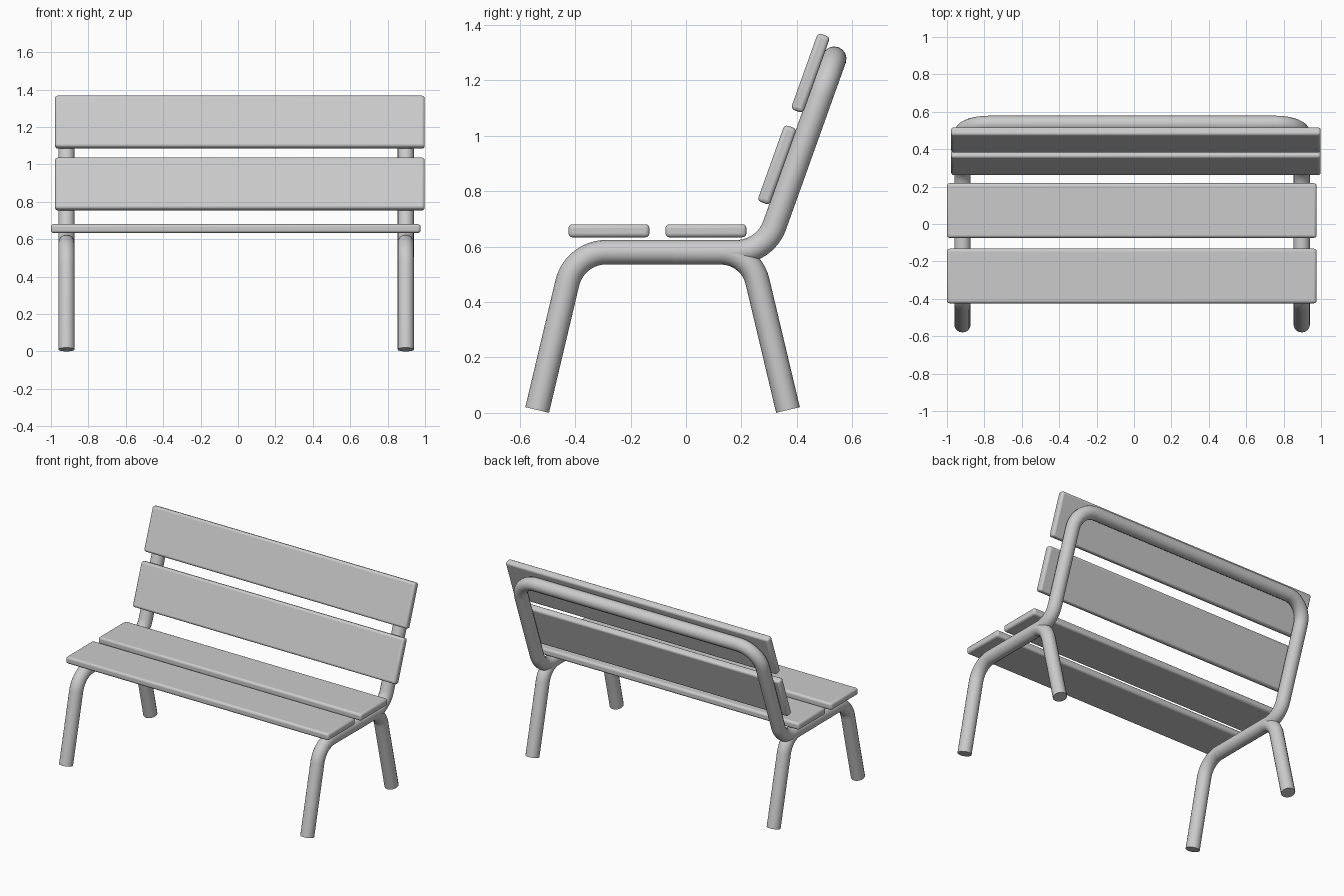
import bpy, math
from mathutils import Vector, Matrix

if "Cube" in bpy.data.objects:
    bpy.data.objects.remove(bpy.data.objects["Cube"])

R = 0.044                     # tube radius
CX = -0.01                    # frame centre in x
HX = 0.907                    # half spacing of the side frames
TILT = math.radians(19.7)     # backrest lean


def finish(obj, name):
    obj.name = obj.data.name = name
    bpy.ops.object.select_all(action='DESELECT')
    obj.select_set(True)
    bpy.context.view_layer.objects.active = obj
    if obj.type == 'CURVE':
        bpy.ops.object.convert(target='MESH')
    bpy.ops.object.shade_smooth_by_angle(angle=math.radians(35))


def fillet(points, radius, steps=12):
    """Round the inner corners of a polyline with true arcs."""
    pts = [Vector(p) for p in points]
    out = [pts[0]]
    for a, b, c in zip(pts, pts[1:], pts[2:]):
        u, v = (a - b).normalized(), (c - b).normalized()
        half = u.angle(v) / 2
        centre = b + (u + v).normalized() * (radius / math.sin(half))
        start = b + u * (radius / math.tan(half)) - centre
        axis = start.cross(b - centre)
        sweep = math.pi - 2 * half
        for i in range(steps + 1):
            out.append(centre + Matrix.Rotation(sweep * i / steps, 3, axis) @ start)
    return out + [pts[-1]]


def tube(name, path):
    cu = bpy.data.curves.new(name, 'CURVE')
    cu.dimensions = '3D'
    cu.bevel_depth = R
    cu.bevel_resolution = 6
    cu.use_fill_caps = True
    sp = cu.splines.new('POLY')
    sp.points.add(len(path) - 1)
    for p, co in zip(sp.points, path):
        p.co = (*co, 1)
    obj = bpy.data.objects.new(name, cu)
    bpy.context.collection.objects.link(obj)
    finish(obj, name)


def slat(name, x, y, z, tilt=0.0):
    bpy.ops.mesh.primitive_cube_add(size=1, location=(x, y, z))
    obj = bpy.context.object
    obj.scale = (1.976, 0.292, 0.047)
    bpy.ops.object.transform_apply(location=False, rotation=False, scale=True)
    obj.rotation_euler.x = tilt
    bev = obj.modifiers.new("rounded_edges", 'BEVEL')
    bev.width = 0.014
    bev.segments = 3
    finish(obj, name)


# Main frame: front legs, seat rails and backrest hoop in one bent tube
RAIL_Z, FOOT_Z = 0.58, 0.0105
side = [(-0.537, FOOT_Z), (-0.402, RAIL_Z), (0.285, RAIL_Z), (0.535, 1.278)]
left = [(CX - HX, y, z) for y, z in side]
right = [(CX + HX, y, z) for y, z in reversed(side)]
tube("main_frame", fillet(left + right, 0.145))

# Rear legs: bent tubes that start inside the seat rails
for label, s in (("left", -1), ("right", 1)):
    x = CX + s * HX
    tube(f"rear_leg_{label}",
         fillet([(x, -0.045, RAIL_Z - 0.001), (x, 0.233, RAIL_Z - 0.001),
                 (x, 0.368, FOOT_Z)], 0.135))

# Seat slats
slat("seat_slat_front", -0.012, -0.278, 0.657)
slat("seat_slat_rear", -0.012, 0.072, 0.657)

# Backrest slats
slat("back_slat_lower", 0.01, 0.3285, 0.895, math.pi / 2 - TILT)
slat("back_slat_upper", 0.01, 0.449, 1.226, math.pi / 2 - TILT)
